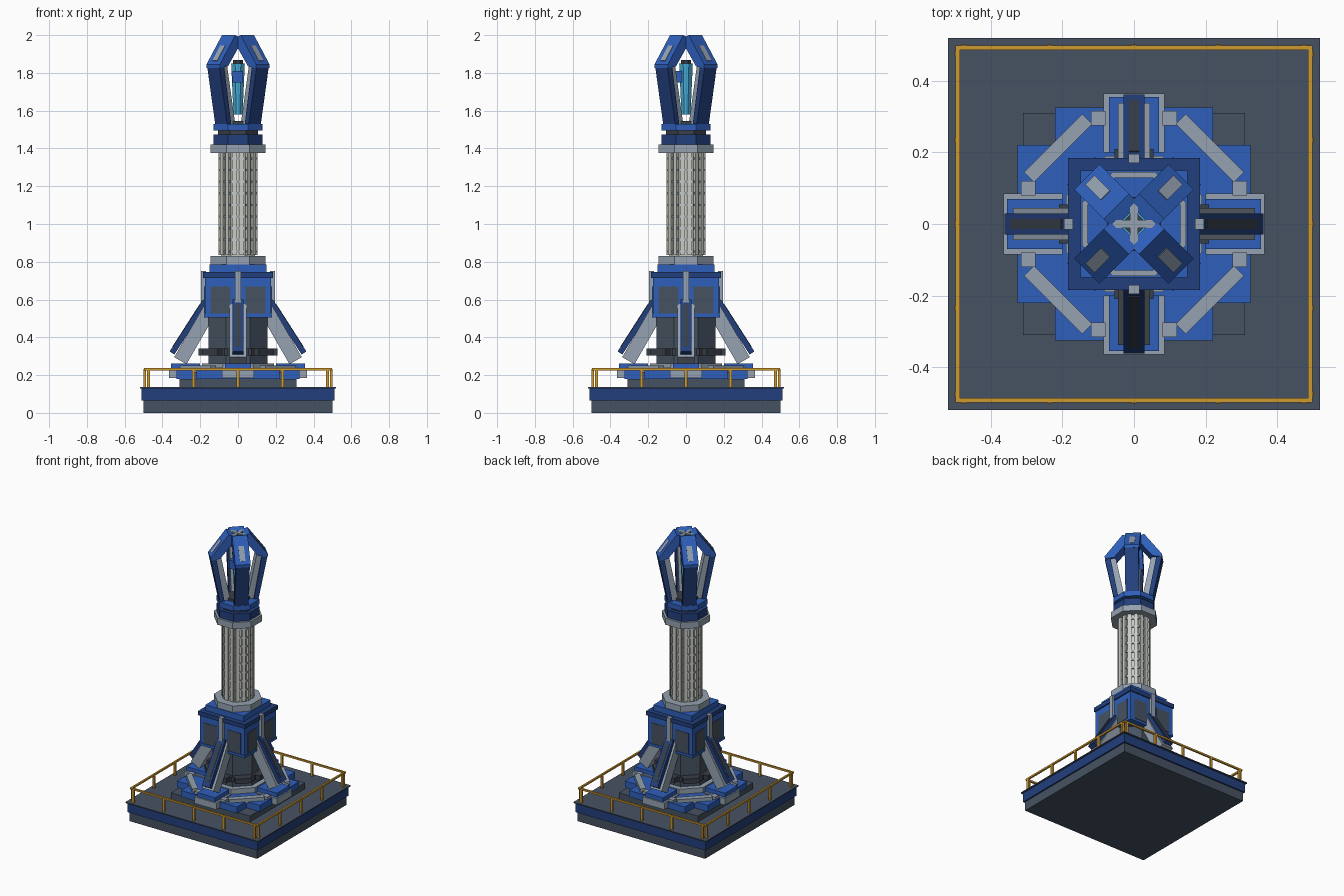
import bpy, bmesh, math
from mathutils import Matrix, Vector

if "Cube" in bpy.data.objects:
    bpy.data.objects.remove(bpy.data.objects["Cube"])


def material(name, rgb):
    m = bpy.data.materials.new(name)
    m.diffuse_color = (*rgb, 1)
    m.use_nodes = True
    m.node_tree.nodes["Principled BSDF"].inputs["Base Color"].default_value = m.diffuse_color
    return m


BLUE = material("blue", (0.028, 0.115, 0.50))
NAVY = material("navy", (0.016, 0.05, 0.20))
SLATE = material("slate", (0.062, 0.085, 0.122))
DARK = material("dark_metal", (0.04, 0.05, 0.065))
GREY = material("steel_grey", (0.30, 0.36, 0.44))
PALE = material("pale_column", (0.58, 0.60, 0.55))
YELLOW = material("safety_yellow", (0.62, 0.32, 0.03))
CYAN = material("cyan_glass", (0.06, 0.40, 0.66))


def finish(name, bm, mat):
    bmesh.ops.recalc_face_normals(bm, faces=bm.faces)
    me = bpy.data.meshes.new(name)
    bm.to_mesh(me)
    bm.free()
    me.materials.append(mat)
    ob = bpy.data.objects.new(name, me)
    bpy.context.collection.objects.link(ob)
    return ob


def box(name, x, y, z, mat, angle=0):
    """Box from three (min, max) ranges, turned about the vertical axis."""
    return prism(name, [(x[0], z[0]), (x[1], z[0]), (x[1], z[1]), (x[0], z[1])], y[0], y[1], mat, angle)


def prism(name, pts, t0, t1, mat, angle=0):
    """Radial (r, z) outline extruded sideways from t0 to t1, then turned."""
    bm = bmesh.new()
    a = [bm.verts.new((r, t0, z)) for r, z in pts]
    b = [bm.verts.new((r, t1, z)) for r, z in pts]
    bm.faces.new(a)
    bm.faces.new(b[::-1])
    n = len(pts)
    for i in range(n):
        j = (i + 1) % n
        bm.faces.new((a[i], b[i], b[j], a[j]))
    bm.transform(Matrix.Rotation(math.radians(angle), 4, 'Z'))
    return finish(name, bm, mat)


def octagon(name, apothem, z0, z1, mat, top=None):
    k = 1 / math.cos(math.pi / 8)
    bm = bmesh.new()
    bmesh.ops.create_cone(bm, cap_ends=True, segments=8, radius1=apothem * k,
                          radius2=(top or apothem) * k, depth=z1 - z0)
    bm.transform(Matrix.Translation((0, 0, (z0 + z1) / 2)) @ Matrix.Rotation(math.pi / 8, 4, 'Z'))
    return finish(name, bm, mat)


def square(name, h, z0, z1, mat):
    return box(name, (-h, h), (-h, h), (z0, z1), mat)


def beam(name, p, q, d0, d1, w, mat, angle):
    """Sloping beam along p-q in the radial plane, between outward offsets d0 and d1."""
    p, q = Vector(p), Vector(q)
    d = (q - p).normalized()
    n = Vector((d.y, -d.x))
    return prism(name, [p + n * d0, p + n * d1, q + n * d1, q + n * d0], -w, w, mat, angle)


SIDES = (0, 90, 180, 270)
DIAGONALS = (45, 135, 225, 315)

# Platform
square("platform_base", 0.50, 0, 0.065, SLATE)
square("platform_band", 0.51, 0.065, 0.13, NAVY)
square("platform_deck", 0.52, 0.13, 0.137, SLATE)

# Safety railing
for a in SIDES:
    box("handrail", (0.486, 0.498), (-0.498, 0.498), (0.225, 0.237), YELLOW, a)
    for t in (-0.475, -0.235, 0, 0.235, 0.475):
        box("railing_post", (0.487, 0.501), (t - 0.008, t + 0.008), (0.137, 0.232), YELLOW, a)

# Plinth and stepped ring
square("plinth", 0.31, 0.137, 0.18, SLATE)
box("ring_wide", (-0.325, 0.325), (-0.22, 0.22), (0.18, 0.225), BLUE)
box("ring_deep", (-0.22, 0.22), (-0.325, 0.325), (0.18, 0.226), BLUE)
for a in DIAGONALS:
    box("ring_bar", (0.28, 0.32), (-0.115, 0.115), (0.215, 0.25), GREY, a)
for a in SIDES:
    box("foot_pad", (0.2, 0.365), (-0.085, 0.085), (0.185, 0.232), GREY, a)
    box("foot_block", (0.2, 0.355), (-0.07, 0.07), (0.225, 0.262), BLUE, a)
    for t in (-0.1, 0.1):
        box("ring_stud", (0.275, 0.315), (t - 0.02, t + 0.02), (0.22, 0.243), GREY, a)

# Lower pillar
octagon("pillar_foot", 0.19, 0.225, 0.262, GREY)
octagon("pillar", 0.155, 0.25, 0.51, SLATE)
octagon("pillar_collar", 0.175, 0.305, 0.34, DARK)
for a in SIDES + DIAGONALS:
    box("collar_block", (0.15, 0.21), (-0.055, 0.055), (0.305, 0.34), DARK, a)

# Sloping struts
for a in SIDES:
    lo, hi = (0.362, 0.325), (0.185, 0.60)
    beam("strut_web", (0.355, 0.305), hi, -0.095, -0.02, 0.045, GREY, a)
    beam("strut_plate", lo, hi, -0.03, 0, 0.03, NAVY, a)
    beam("strut_inset", (0.345, 0.351), (0.202, 0.574), -0.003, 0.002, 0.014, DARK, a)

# Machine housing with framed panels
square("housing", 0.176, 0.505, 0.74, BLUE)
square("housing_rim", 0.184, 0.715, 0.745, NAVY)
square("housing_sill", 0.18, 0.505, 0.522, BLUE)
for a in SIDES:
    for s in (-1, 1):
        t0, t1 = sorted((s * 0.04, s * 0.145))
        box("housing_panel", (0.174, 0.179), (t0, t1), (0.525, 0.67), SLATE, a)
    box("housing_rib", (0.17, 0.195), (-0.016, 0.016), (0.54, 0.75), GREY, a)
square("housing_lid", 0.15, 0.74, 0.785, BLUE)

# Ribbed column
octagon("column_base", 0.145, 0.785, 0.83, GREY)
octagon("column", 0.09, 0.83, 1.375, PALE)
for i in range(9):
    z = 0.855 + i * 0.0615
    octagon("column_ring", 0.097, z - 0.006, z + 0.006, GREY)
for a in SIDES + DIAGONALS:
    for t in (-0.02, 0.02):
        box("column_rib", (0.085, 0.103), (t - 0.012, t + 0.012), (0.835, 1.375), PALE, a)
octagon("column_cap", 0.145, 1.375, 1.42, GREY)
octagon("neck_lower", 0.13, 1.42, 1.475, NAVY)
octagon("neck_gap", 0.105, 1.475, 1.495, DARK)
octagon("neck_upper", 0.13, 1.495, 1.53, BLUE)
octagon("neck_plate", 0.075, 1.53, 1.545, DARK)

# Four claws around the crystal
for a in DIAGONALS:
    prism("claw_arm", [(0.095, 1.525), (0.125, 1.525), (0.185, 1.83), (0.15, 1.84)],
          -0.045, 0.045, NAVY, a)
    prism("claw_lining", [(0.055, 1.53), (0.10, 1.53), (0.155, 1.835), (0.115, 1.835)],
          -0.034, 0.034, GREY, a)
    prism("claw_tip", [(0.125, 1.835), (0.185, 1.825), (0.186, 1.845), (0.07, 2.0), (0.03, 1.985),
                       (0.03, 1.955)], -0.05, 0.05, BLUE, a)
    beam("claw_stripe", (0.172, 1.864), (0.112, 1.944), -0.003, 0.003, 0.018, GREY, a)

# Cross brace joining the claw tips
box("brace_x", (-0.065, 0.065), (-0.011, 0.011), (1.975, 1.99), GREY)
box("brace_y", (-0.011, 0.011), (-0.065, 0.065), (1.975, 1.989), GREY)

# Crystal
octagon("crystal", 0.024, 1.58, 1.85, CYAN, 0.036)
octagon("crystal_cap", 0.026, 1.85, 1.867, DARK)
box("crystal_clasp", (-0.03, 0.027), (-0.06, -0.02), (1.75, 1.81), BLUE)
